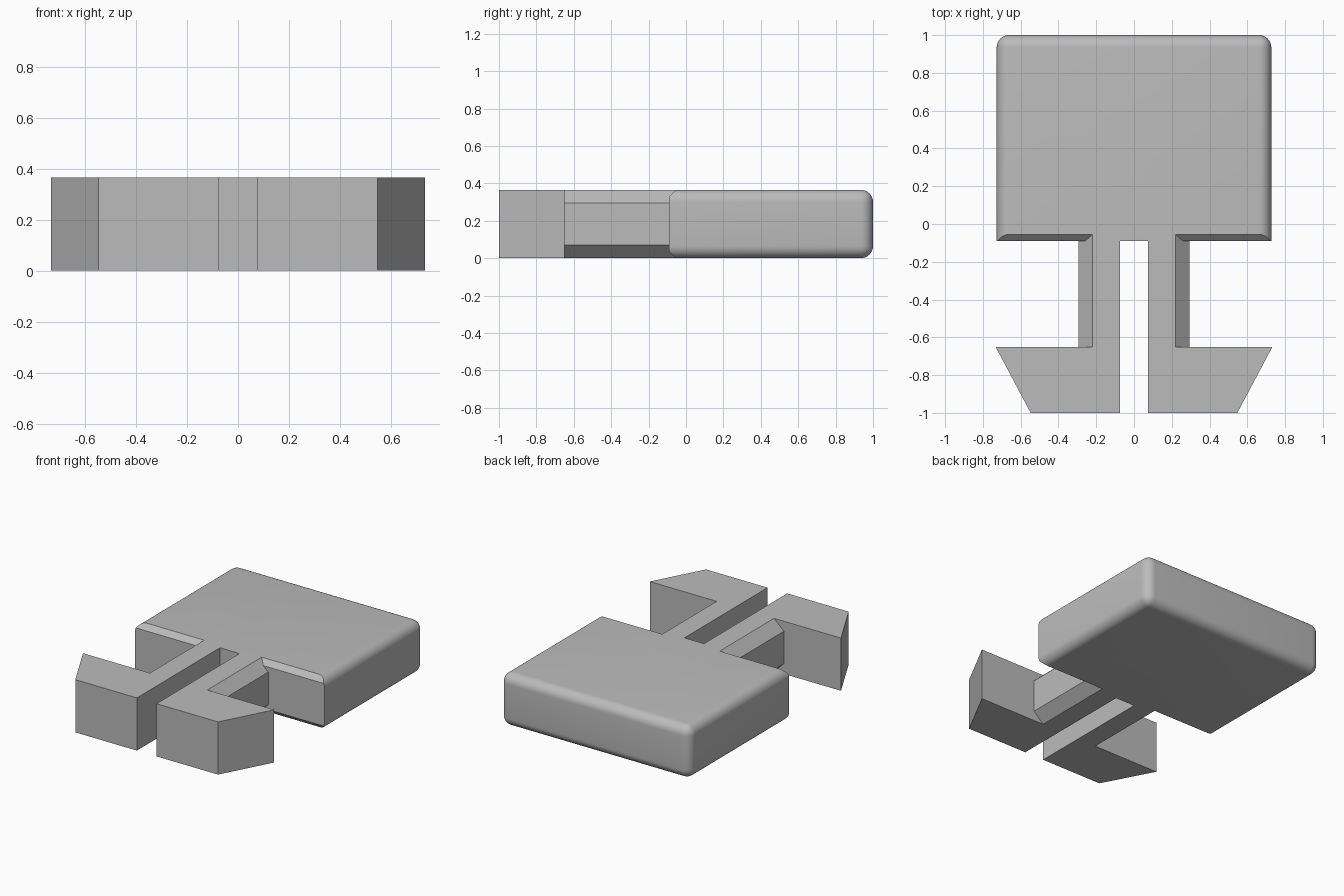
import bpy, bmesh
from mathutils import Matrix, Vector

if "Cube" in bpy.data.objects:
    bpy.data.objects.remove(bpy.data.objects["Cube"])

HEIGHT = 0.365
HALF_WIDTH = 0.727
FRONT = -0.09      # front wall of the grip
CHAMFER = 0.035    # front rim of the grip
ROUND = 0.065      # rounded rim of the grip
SLOT = 0.075       # half width of the gap between prongs

grey = bpy.data.materials.new("plastic_grey")
grey.use_nodes = True
colour = (0.5, 0.5, 0.5, 1)
grey.diffuse_color = colour
grey.node_tree.nodes["Principled BSDF"].inputs["Base Color"].default_value = colour


def make_object(name, bm):
    bmesh.ops.recalc_face_normals(bm, faces=bm.faces)
    mesh = bpy.data.meshes.new(name)
    bm.to_mesh(mesh)
    bm.free()
    mesh.materials.append(grey)
    obj = bpy.data.objects.new(name, mesh)
    bpy.context.collection.objects.link(obj)
    return obj


def prism(name, points, direction):
    """Extrude a closed outline of 3D points along a direction."""
    bm = bmesh.new()
    face = bm.faces.new([bm.verts.new(p) for p in points])
    ext = bmesh.ops.extrude_face_region(bm, geom=[face])
    verts = [g for g in ext["geom"] if isinstance(g, bmesh.types.BMVert)]
    bmesh.ops.translate(bm, verts=verts, vec=direction)
    return make_object(name, bm)


def combine(target, tool, operation):
    mod = target.modifiers.new(operation.lower(), "BOOLEAN")
    mod.operation = operation
    mod.solver = "EXACT"
    mod.object = tool
    bpy.context.view_layer.objects.active = target
    bpy.ops.object.modifier_apply(modifier=mod.name)
    bpy.data.objects.remove(tool)


# Grip block: all edges rounded except those of the front wall
bm = bmesh.new()
bmesh.ops.create_cube(bm, size=1, matrix=Matrix.Translation(
    (0, (1 + FRONT) / 2, HEIGHT / 2)) @ Matrix.Diagonal(
    (2 * HALF_WIDTH, 1 - FRONT, HEIGHT, 1)))
edges = [e for e in bm.edges if any(v.co.y > 0 for v in e.verts)
         and not (abs(e.verts[0].co.y - e.verts[1].co.y) < 0.01 and e.verts[0].co.y < 0)]
bmesh.ops.bevel(bm, geom=edges, offset=ROUND, segments=8, profile=0.5,
                affect="EDGES", clamp_overlap=True)
clip = make_object("buckle_clip", bm)

for side in (-1, 1):
    # Chamfer the front rim, above and below, outside the prong
    for edge_z, way in ((HEIGHT, -1), (0, 1)):
        y, c = FRONT, CHAMFER
        corner = [(y + c + 0.1, edge_z - way * 0.1), (y - 0.1, edge_z + way * (c + 0.1)),
                  (y - 0.1, edge_z - way * 0.1)]
        cutter = prism("rim_cutter", [(side * 0.22, cy, cz) for cy, cz in corner],
                       Vector((side, 0, 0)))
        combine(clip, cutter, "DIFFERENCE")

    # Prong with chamfered outer edges
    section = [(SLOT, 0), (0.22, 0), (0.295, 0.07), (0.295, HEIGHT - 0.07),
               (0.22, HEIGHT), (SLOT, HEIGHT)]
    prong = prism("prong", [(side * x, -0.65, z) for x, z in section],
                  Vector((0, 0.6, 0)))
    # Barbed tip
    outline = [(SLOT, -1), (0.547, -1), (0.733, -0.65), (SLOT, -0.65)]
    barb = prism("barb", [(side * x, y, 0) for x, y in outline],
                 Vector((0, 0, HEIGHT)))
    combine(prong, barb, "UNION")
    combine(clip, prong, "UNION")

# Smooth rounded rim, crisp chamfers
bpy.ops.object.select_all(action="DESELECT")
clip.select_set(True)
bpy.context.view_layer.objects.active = clip
bpy.ops.object.shade_smooth_by_angle(angle=0.5)
